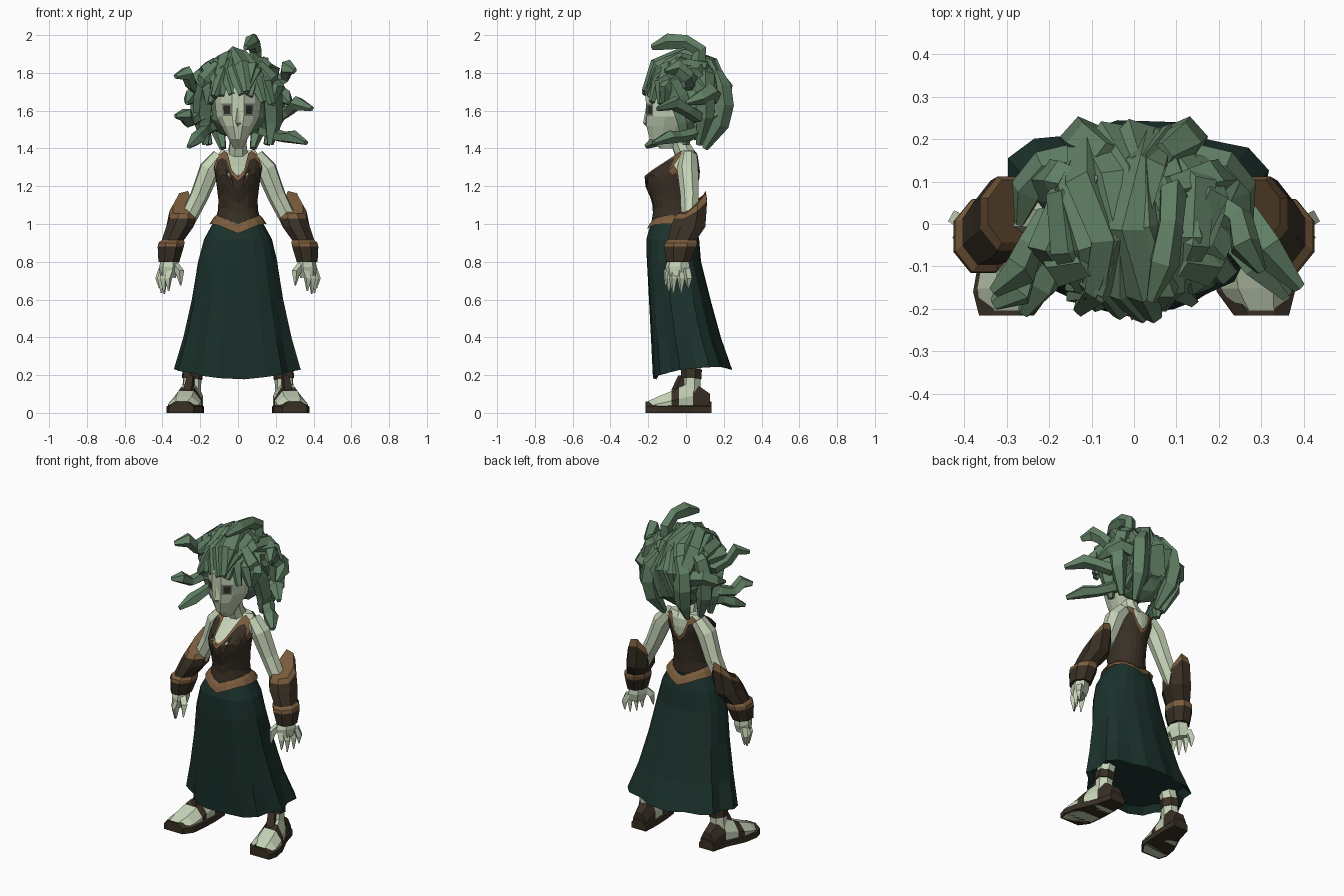
import bpy, bmesh, math, random
from mathutils import Vector

random.seed(4)
if "Cube" in bpy.data.objects:
    bpy.data.objects.remove(bpy.data.objects["Cube"], do_unlink=True)


def material(name, r, g, b):
    mat = bpy.data.materials.new(name)
    mat.use_nodes = True
    mat.diffuse_color = (r, g, b, 1)
    shader = next(n for n in mat.node_tree.nodes if n.type == 'BSDF_PRINCIPLED')
    shader.inputs["Base Color"].default_value = (r, g, b, 1)
    shader.inputs["Roughness"].default_value = 0.9
    return mat


SKIN = material("pale skin", 0.56, 0.65, 0.47)
SHADOW = material("grey skin", 0.2, 0.21, 0.17)
HAIR = material("snake green", 0.12, 0.215, 0.13)
CLOTH = material("dark teal cloth", 0.011, 0.031, 0.025)
LEATHER = material("dark leather", 0.04, 0.029, 0.018)
TRIM = material("tan leather", 0.19, 0.105, 0.046)
DARK = material("dark eye", 0.03, 0.028, 0.02)


def loft(name, rings, mats, rows=None, flip=1, caps=True):
    """Skin a list of point rings; rows gives the material slot of each band."""
    bm = bmesh.new()
    loops = [[bm.verts.new((p[0] * flip, p[1], p[2])) for p in ring] for ring in rings]
    n = len(loops[0])
    for i in range(len(loops) - 1):
        low, high = loops[i], loops[i + 1]
        for k in range(n):
            m = (k + 1) % n
            face = bm.faces.new((low[k], low[m], high[m], high[k]))
            face.material_index = rows[i] if rows else 0
    if caps:
        for loop, slot in ((loops[0], 0), (loops[-1], -1)):
            bm.faces.new(loop).material_index = rows[slot] if rows else 0
    bmesh.ops.recalc_face_normals(bm, faces=bm.faces[:])
    mesh = bpy.data.meshes.new(name)
    bm.to_mesh(mesh)
    bm.free()
    for mat in mats:
        mesh.materials.append(mat)
    obj = bpy.data.objects.new(name, mesh)
    bpy.context.collection.objects.link(obj)
    return obj


def pair(name, rings, mats, rows=None):
    for side, flip in (("left", 1), ("right", -1)):
        loft(side + "_" + name, rings, mats, rows, flip)


def ring(z, cx, cy, rx, ry, n=8, phase=0.5):
    angles = [math.tau * (k + phase) / n for k in range(n)]
    return [Vector((cx + rx * math.cos(a), cy + ry * math.sin(a), z)) for a in angles]


def span_ring(z, rx, front, back, n, phase=0.5):
    return ring(z, 0, (front + back) / 2, rx, (back - front) / 2, n, phase)


def tube_rings(path, radii, sides=5, squash=1):
    """Rings along a path, with the frame carried from point to point."""
    points = [Vector(p) for p in path]
    normal = Vector((0.3, 1, 0.2))
    rings = []
    for i, p in enumerate(points):
        along = (points[min(i + 1, len(points) - 1)] - points[max(i - 1, 0)]).normalized()
        normal = (normal - along * normal.dot(along)).normalized()
        across = along.cross(normal)
        rings.append([p + radii[i] * (normal * math.cos(a) + across * squash * math.sin(a))
                      for a in (math.tau * k / sides for k in range(sides))])
    return rings


def interp(table, x):
    """Piecewise linear lookup of one or more values."""
    for low, high in zip(table, table[1:]):
        if x <= high[0]:
            t = max(0, (x - low[0]) / (high[0] - low[0]))
            return [a + (b - a) * t for a, b in zip(low[1:], high[1:])]
    return list(table[-1][1:])


# Skirt: flared, boxy rings with folds that deepen towards the hem
skirt = []
for z, rx, front, back in ((1.01, 0.13, -0.185, 0.05), (0.92, 0.18, -0.21, 0.07),
                           (0.8, 0.212, -0.21, 0.08), (0.6, 0.245, -0.2, 0.13),
                           (0.4, 0.29, -0.19, 0.185), (0.2, 0.34, -0.18, 0.245),
                           (0.24, 0.3, -0.15, 0.2)):
    points = []
    depth = max(0, 0.9 - z) * 0.15
    for k in range(20):
        a = math.tau * (k + 0.25) / 20
        c, s = math.cos(a), math.sin(a)
        fold = 1 - depth * (k % 3 == 0)
        x = rx * fold * math.copysign(abs(c) ** 0.85, c)
        y = (front + back) / 2 + (back - front) / 2 * fold * math.copysign(abs(s) ** 0.85, s)
        lift = (0.035 * abs(c) + 0.025 * s) if z < 0.3 else 0
        points.append(Vector((x, y, z + lift)))
    skirt.append(points)
loft("skirt", skirt, [CLOTH])

# Torso skin and the bodice shell over it share one profile
BODY = [(1.0, 0.125, -0.185, 0.04), (1.06, 0.108, -0.175, 0.04), (1.12, 0.103, -0.18, 0.05),
        (1.2, 0.112, -0.215, 0.06), (1.26, 0.122, -0.22, 0.075), (1.31, 0.13, -0.15, 0.08),
        (1.36, 0.12, -0.065, 0.075), (1.39, 0.1, -0.035, 0.055)]
torso = [span_ring(z, rx * 0.92, f + 0.015, b - 0.012, 24, 0) for z, rx, f, b in BODY]
loft("torso", torso, [SKIN])
NECKLINE = [(0, 1.25), (0.26, 1.285), (0.5, 1.375), (0.72, 1.388), (0.87, 1.365), (1, 1.29)]
bodice = []
for t in (0, 0.2, 0.4, 0.55, 0.67, 0.78, 0.9, 1):
    points = []
    for k in range(24):
        a = math.tau * k / 24
        z = 1.01 + (interp(NECKLINE, abs(math.cos(a)))[0] - 1.01) * t
        rx, front, back = interp(BODY, z)
        points.append(Vector((rx * math.cos(a), (front + back) / 2 + (back - front) / 2 * math.sin(a), z)))
    bodice.append(points)
loft("bodice", bodice, [LEATHER, TRIM], [0, 0, 0, 0, 0, 0, 1], caps=False)

# Belt, dipping to a point at front and back
belt = [span_ring(z, rx, f, b, 16, 0) for z, rx, f, b in
        ((1.0, 0.152, -0.216, 0.085), (1.03, 0.132, -0.203, 0.07), (1.05, 0.114, -0.188, 0.05))]
for points in belt:
    for p in points:
        p.z -= 0.05 * max(0, 1 - abs(p.x) / 0.12)
loft("belt", belt, [TRIM], caps=False)

# Neck and head, with eyes inset into the face
loft("neck", tube_rings([(0, 0.01, 1.34), (0, -0.03, 1.42), (0, -0.05, 1.5)],
                        [0.06, 0.048, 0.05], 8), [SKIN])
HEAD = ((1.4, 0.025, -0.14, -0.05), (1.45, 0.052, -0.195, -0.01), (1.52, 0.092, -0.215, 0.05),
        (1.57, 0.118, -0.215, 0.07), (1.64, 0.126, -0.218, 0.09), (1.7, 0.125, -0.22, 0.1),
        (1.78, 0.1, -0.18, 0.1))
head = loft("head", [span_ring(*row, 12) for row in HEAD], [SKIN, SHADOW, DARK])
bm = bmesh.new()
bm.from_mesh(head.data)
eyes = []
for face in bm.faces:
    c = face.calc_center_median()
    if 1.58 < c.z < 1.64 and 0.03 < abs(c.x) < 0.085 and c.y < -0.1:
        eyes.append(face)
bmesh.ops.inset_individual(bm, faces=eyes, thickness=0.004)
for face in eyes:
    face.material_index = 1
bmesh.ops.inset_individual(bm, faces=eyes, thickness=0.014)
for face in eyes:
    face.material_index = 2
bm.to_mesh(head.data)
bm.free()
loft("nose", tube_rings([(0, -0.2, 1.63), (0, -0.21, 1.535), (0, -0.195, 1.515)],
                        [0.01, 0.018, 0.01], 4), [SKIN])

# Arms
pair("arm", tube_rings([(0.095, 0.015, 1.36), (0.15, 0.01, 1.29), (0.205, 0.02, 1.15),
                        (0.28, 0.02, 1.0)], [0.045, 0.058, 0.05, 0.045], 7), [SKIN])

# Gauntlets: pointed elbow guard, forearm and flared cuff
gauntlet = [ring(*row) for row in (
    (1.055, 0.288, 0.03, 0.06, 0.08), (1.03, 0.292, 0.025, 0.076, 0.094),
    (0.985, 0.308, 0.01, 0.078, 0.1), (0.915, 0.345, -0.02, 0.064, 0.082),
    (0.9, 0.352, -0.027, 0.075, 0.093), (0.88, 0.356, -0.03, 0.075, 0.093),
    (0.8, 0.366, -0.04, 0.06, 0.07))]
for points, height in zip(gauntlet, (0.12, 0.1)):
    for k, gain in ((0, 0.4), (1, 0.9), (2, 1), (3, 0.4)):
        points[k].z += height * gain
pair("gauntlet", gauntlet, [LEATHER, TRIM], [1, 0, 0, 1, 1, 0])

# Hands with clawed fingers
pair("palm", tube_rings([(0.362, -0.04, 0.83), (0.365, -0.045, 0.77), (0.372, -0.045, 0.72)],
                        [0.055, 0.068, 0.055], 6, 0.75), [SKIN])
for name, x, y, reach in (("index", 0.352, -0.085, 0.025), ("middle", 0.375, -0.065, 0.04),
                          ("ring", 0.39, -0.03, 0.035), ("little", 0.4, 0.002, 0.01)):
    tip = y * 1.2 + 0.01
    pair(name + "_finger", tube_rings([(x, y, 0.76), (x + 0.018, tip, 0.71), (x + 0.015, tip, 0.67 - reach)],
                                      [0.022, 0.021, 0.004], 4), [SKIN])
pair("thumb", tube_rings([(0.345, -0.06, 0.79), (0.307, -0.095, 0.745), (0.303, -0.11, 0.675)],
                         [0.025, 0.024, 0.004], 4), [SKIN])

# Legs, ankle wraps and sandals
pair("leg", tube_rings([(0.16, 0.03, 0.5), (0.242, 0.03, 0.22), (0.248, 0.025, 0.08)],
                       [0.06, 0.05, 0.052], 7), [SKIN])
pair("ankle_wrap", tube_rings([(0.24, 0.03, 0.23), (0.245, 0.028, 0.18)], [0.057, 0.056], 7), [LEATHER])
FOOT = ((0.135, 0.235, 0.05, 0.1), (0.04, 0.245, 0.065, 0.165), (-0.04, 0.265, 0.082, 0.135),
        (-0.08, 0.275, 0.09, 0.115), (-0.16, 0.287, 0.092, 0.085), (-0.215, 0.3, 0.065, 0.06))


def foot_section(y, cx, w, h):
    outline = ((-w, 0), (w, 0), (w, h * 0.55), (w * 0.5, h), (-w * 0.5, h), (-w, h * 0.55))
    return [Vector((cx + x, y, z)) for x, z in outline]


pair("sole", [foot_section(y, cx, w, 0.06) for y, cx, w, h in FOOT], [LEATHER])
pair("foot", [foot_section(y * 0.95, cx, w * 0.9, h) for y, cx, w, h in FOOT],
     [SKIN, LEATHER], [1, 0, 1, 0, 0])
pair("instep_strap", tube_rings([(0.25, -0.015, 0.19), (0.262, -0.045, 0.11)], [0.03, 0.038], 4, 0.8), [LEATHER])

# Hair core
bpy.ops.mesh.primitive_ico_sphere_add(subdivisions=2, radius=1, location=(0, 0.05, 1.665))
core = bpy.context.object
core.name = "hair_core"
core.scale = (0.185, 0.175, 0.22)
core.data.materials.append(HAIR)

# Thick strands lying over the head from nape to hairline
TAPER = (0.035, 0.05, 0.055, 0.055, 0.052, 0.046, 0.02)
for i in range(14):
    u = -0.95 + 1.9 * i / 13
    reach = math.sqrt(1 - 0.8 * u * u)
    start, end = random.uniform(-80, -55), 175 + 36 * u * u + random.uniform(-4, 5)
    path = []
    for k in range(7):
        a = math.radians(start + (end - start) * k / 6)
        r = 0.205 * reach * random.uniform(0.94, 1.06)
        path.append((0.18 * u + 0.035 * math.sin(2.5 * a + i), -0.008 + r * math.cos(a), 1.678 + r * math.sin(a)))
    size = random.uniform(0.85, 1.1)
    loft("hair_strand_%d" % i, tube_rings(path, [t * size for t in TAPER], 5, 0.85), [HAIR])

# Locks hanging at the sides and back
for name, path in (
        ("side_lock", [(0.1, -0.09, 1.84), (0.16, -0.1, 1.77), (0.18, -0.04, 1.67), (0.185, 0, 1.54), (0.17, 0, 1.42)]),
        ("rear_lock", [(0.08, 0.08, 1.85), (0.17, 0.1, 1.78), (0.2, 0.1, 1.68), (0.2, 0.1, 1.57), (0.15, 0.07, 1.42)]),
        ("nape_lock", [(0.06, 0.16, 1.8), (0.11, 0.19, 1.72), (0.12, 0.2, 1.63), (0.11, 0.18, 1.53), (0.08, 0.1, 1.4)])):
    pair(name, tube_rings(path, [0.035, 0.052, 0.055, 0.05, 0.018], 5), [HAIR])

# Snakes rearing out of the hair, each with a wedge-shaped head
SNAKES = {
    "top": [(0.09, 0.06, 1.84), (0.09, 0.07, 1.92), (0.085, 0, 1.965), (0.07, -0.09, 1.965), (0.04, -0.18, 1.935)],
    "upper_right": [(-0.14, 0, 1.71), (-0.21, 0, 1.71), (-0.25, -0.06, 1.74), (-0.27, -0.11, 1.8), (-0.33, -0.16, 1.78)],
    "middle_right": [(-0.14, 0, 1.6), (-0.22, -0.03, 1.56), (-0.26, -0.1, 1.54), (-0.28, -0.16, 1.58), (-0.33, -0.19, 1.57)],
    "lower_right": [(-0.13, 0.06, 1.52), (-0.17, 0, 1.5), (-0.19, -0.08, 1.48), (-0.22, -0.14, 1.45), (-0.26, -0.21, 1.41)],
    "upper_left": [(0.14, 0, 1.73), (0.21, 0.03, 1.75), (0.25, 0.01, 1.78), (0.26, -0.05, 1.83), (0.3, -0.11, 1.81)],
    "middle_left": [(0.14, 0.06, 1.58), (0.22, 0.06, 1.57), (0.27, 0.01, 1.6), (0.31, -0.06, 1.64), (0.39, -0.15, 1.61)],
    "lower_left": [(0.13, 0.06, 1.5), (0.2, 0.01, 1.47), (0.24, -0.04, 1.46), (0.29, -0.09, 1.46), (0.36, -0.17, 1.43)],
}
for name, path in SNAKES.items():
    loft("snake_" + name, tube_rings(path, [0.045, 0.042, 0.038, 0.046, 0.016], 5, 0.8), [HAIR])
pair("snake_back", tube_rings([(0.14, 0.14, 1.68), (0.21, 0.13, 1.7), (0.25, 0.08, 1.67), (0.27, 0, 1.64)],
                              [0.05, 0.045, 0.042, 0.012], 5), [HAIR])
